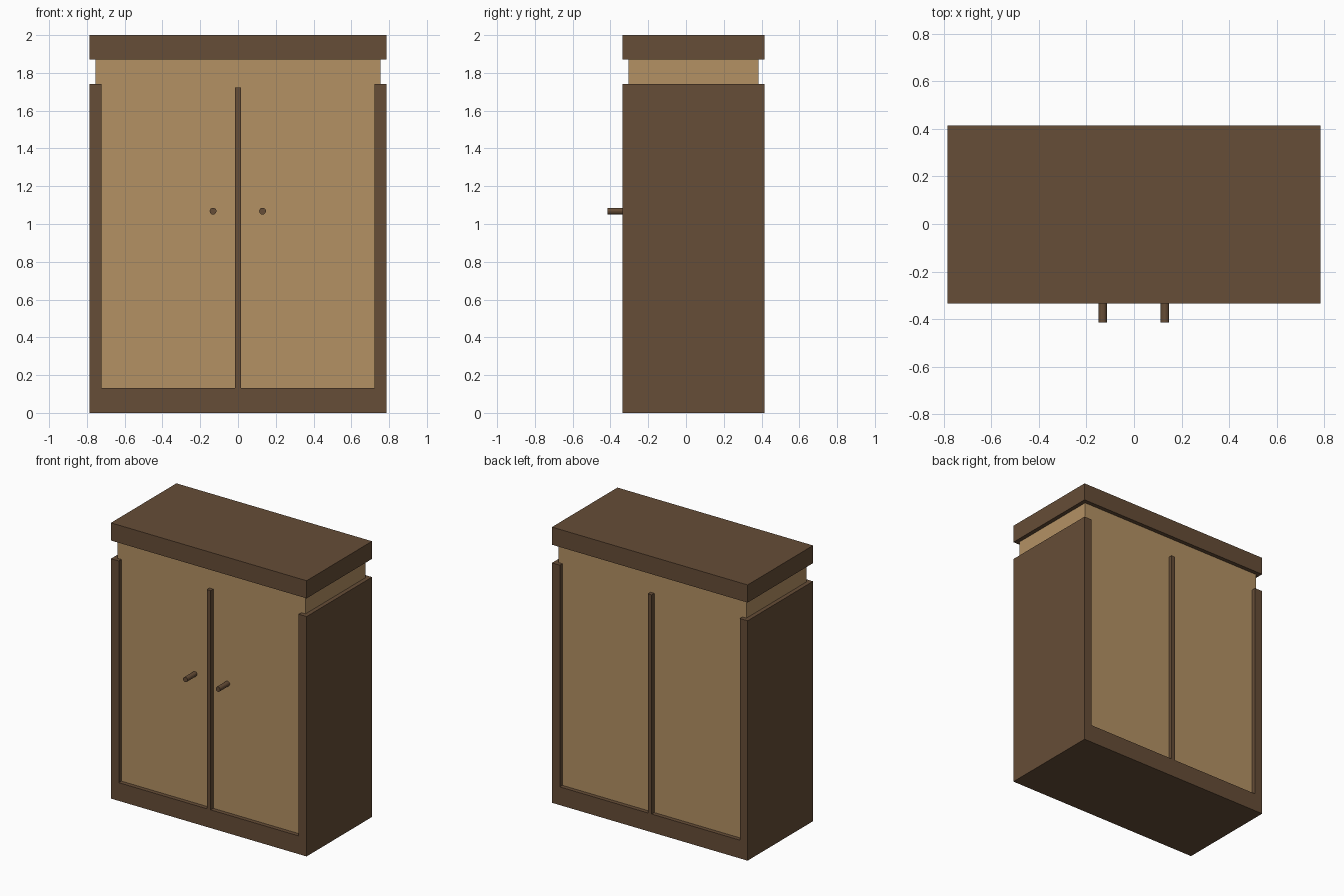
import bpy, bmesh
from math import radians
from mathutils import Matrix

if "Cube" in bpy.data.objects:
    bpy.data.objects.remove(bpy.data.objects["Cube"])

FRONT, BACK = -0.335, 0.415   # carcass depth limits


def material(name, rgb):
    m = bpy.data.materials.new(name)
    m.diffuse_color = (*rgb, 1)
    m.use_nodes = True
    m.node_tree.nodes["Principled BSDF"].inputs["Base Color"].default_value = m.diffuse_color
    return m


DARK = material("dark_wood", (0.133, 0.074, 0.038))
LIGHT = material("light_wood", (0.456, 0.283, 0.127))


def finish(name, bm, mat):
    bmesh.ops.recalc_face_normals(bm, faces=bm.faces)
    me = bpy.data.meshes.new(name)
    bm.to_mesh(me)
    bm.free()
    me.materials.append(mat)
    ob = bpy.data.objects.new(name, me)
    bpy.context.collection.objects.link(ob)
    return ob


def extrude_profile(name, points, y0, y1, mat):
    """Extrude an (x, z) outline along y."""
    bm = bmesh.new()
    face = bm.faces.new([bm.verts.new((x, y0, z)) for x, z in points])
    ext = bmesh.ops.extrude_face_region(bm, geom=[face], use_keep_orig=True)
    verts = [g for g in ext["geom"] if isinstance(g, bmesh.types.BMVert)]
    bmesh.ops.translate(bm, verts=verts, vec=(0, y1 - y0, 0))
    return finish(name, bm, mat)


def box(name, half_x, y0, y1, z0, z1, mat):
    outline = [(-half_x, z0), (half_x, z0), (half_x, z1), (-half_x, z1)]
    return extrude_profile(name, outline, y0, y1, mat)


# U-shaped outer frame: plinth with two side panels
right = [(0.785, 0), (0.785, 1.74), (0.722, 1.74), (0.722, 0.132)]
left = [(-x, z) for x, z in reversed(right)]
extrude_profile("base_and_sides", right + left, FRONT, BACK, DARK)

# Inner cabinet body, seen as doors, back and the neck below the top
box("cabinet_body", 0.755, -0.305, 0.385, 0.02, 1.90, LIGHT)

# Overhanging top slab
box("top_slab", 0.785, FRONT, BACK, 1.872, 2.0, DARK)

# Centre strip between the doors, showing front and back
box("centre_strip", 0.015, FRONT, BACK, 0.1, 1.722, DARK)

# Peg handles
for side, x in (("left", -0.132), ("right", 0.13)):
    bm = bmesh.new()
    bmesh.ops.create_cone(
        bm, cap_ends=True, segments=16, radius1=0.018, radius2=0.018, depth=0.125,
        matrix=Matrix.Translation((x, -0.3525, 1.068)) @ Matrix.Rotation(radians(90), 4, 'X'))
    finish(side + "_handle", bm, DARK)
